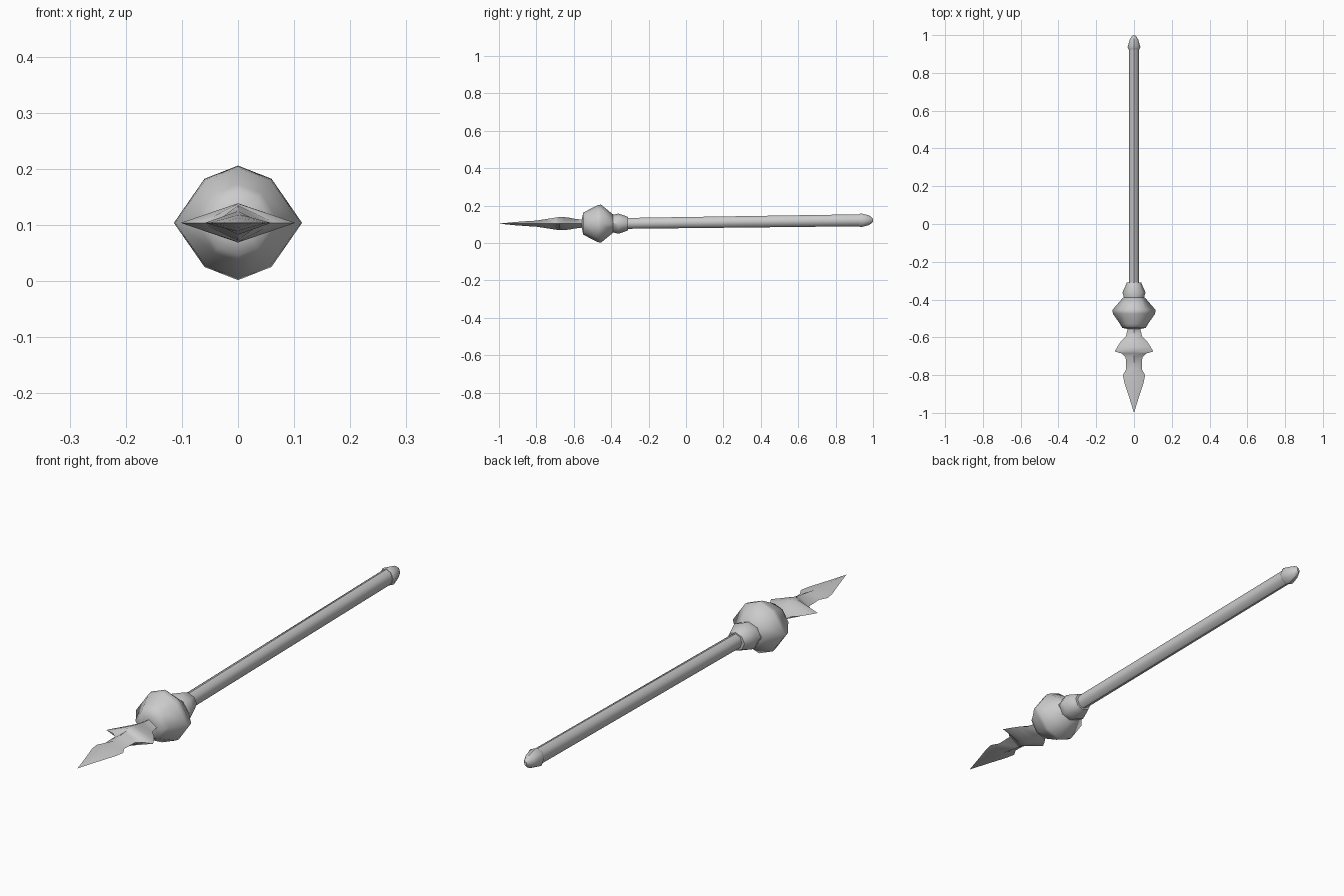
import bpy, bmesh
from math import sin, cos, pi, radians

if "Cube" in bpy.data.objects:
    bpy.data.objects.remove(bpy.data.objects["Cube"])


def loft(name, rings, sides, angle=45):
    """Loft rings of (y, half width, half height, centre z) along y; zero size makes a point."""
    bm = bmesh.new()
    loops = []
    for y, w, h, z in rings:
        if w == 0:
            loops.append([bm.verts.new((0, y, z))])
        else:
            loops.append([bm.verts.new((w * cos(2 * pi * i / sides), y,
                                        z + h * sin(2 * pi * i / sides)))
                          for i in range(sides)])
    for a, b in zip(loops, loops[1:]):
        for i in range(sides):
            j = (i + 1) % sides
            quad = [a[i % len(a)], a[j % len(a)], b[j % len(b)], b[i % len(b)]]
            bm.faces.new(list(dict.fromkeys(quad)))
    for end in (loops[0], loops[-1]):
        if len(end) > 2:
            bm.faces.new(end)
    bmesh.ops.recalc_face_normals(bm, faces=bm.faces)
    me = bpy.data.meshes.new(name)
    bm.to_mesh(me)
    bm.free()
    ob = bpy.data.objects.new(name, me)
    bpy.context.collection.objects.link(ob)
    bpy.ops.object.select_all(action='DESELECT')
    ob.select_set(True)
    bpy.context.view_layer.objects.active = ob
    bpy.ops.object.shade_smooth_by_angle(angle=radians(angle))
    return ob


Z = 0.104   # axis height at the head
ZB = 0.122  # axis height at the butt

# slightly tilted shaft
loft("shaft", [(-0.34, 0.027, 0.029, Z + 0.001), (0.94, 0.026, 0.032, ZB)], 8, 50)

# rounded butt cap with a small flange
loft("butt_cap", [(0.925, 0.029, 0.033, ZB), (0.936, 0.034, 0.037, ZB),
                  (0.975, 0.023, 0.027, ZB), (0.99, 0.014, 0.018, ZB),
                  (1.0, 0.005, 0.008, ZB)], 8)

# collar behind the ball
loft("collar", [(-0.31, 0.038, 0.035, Z), (-0.325, 0.044, 0.042, Z),
                (-0.362, 0.061, 0.054, Z), (-0.395, 0.052, 0.046, Z)], 8)

# faceted ball; the side points are pulled outward
ball = loft("ball", [(-0.39, 0.054, 0.049, Z), (-0.455, 0.096, 0.102, Z),
                     (-0.475, 0.094, 0.098, Z), (-0.53, 0.068, 0.069, Z),
                     (-0.55, 0.058, 0.058, Z), (-0.556, 0.03, 0.025, Z)], 8, 55)
for v in ball.data.vertices:
    if abs(v.co.z - Z) < 1e-4:
        v.co.x *= 1.19 if -0.5 < v.co.y < -0.4 else 1.08
    elif abs(v.co.x) > 1e-4:
        v.co.x *= 0.88
        v.co.z = Z + (v.co.z - Z) * 1.09

# diamond-section blade with side barbs
loft("blade", [(-0.53, 0.036, 0.024, Z), (-0.56, 0.035, 0.022, Z),
               (-0.595, 0.043, 0.026, Z), (-0.62, 0.068, 0.031, Z),
               (-0.65, 0.088, 0.035, Z), (-0.675, 0.102, 0.035, Z),
               (-0.685, 0.066, 0.034, Z), (-0.705, 0.044, 0.031, Z),
               (-0.77, 0.042, 0.021, Z), (-0.80, 0.059, 0.016, Z),
               (-0.84, 0.051, 0.014, Z), (-0.91, 0.028, 0.009, Z),
               (-1.0, 0, 0, Z)], 4, 55)
